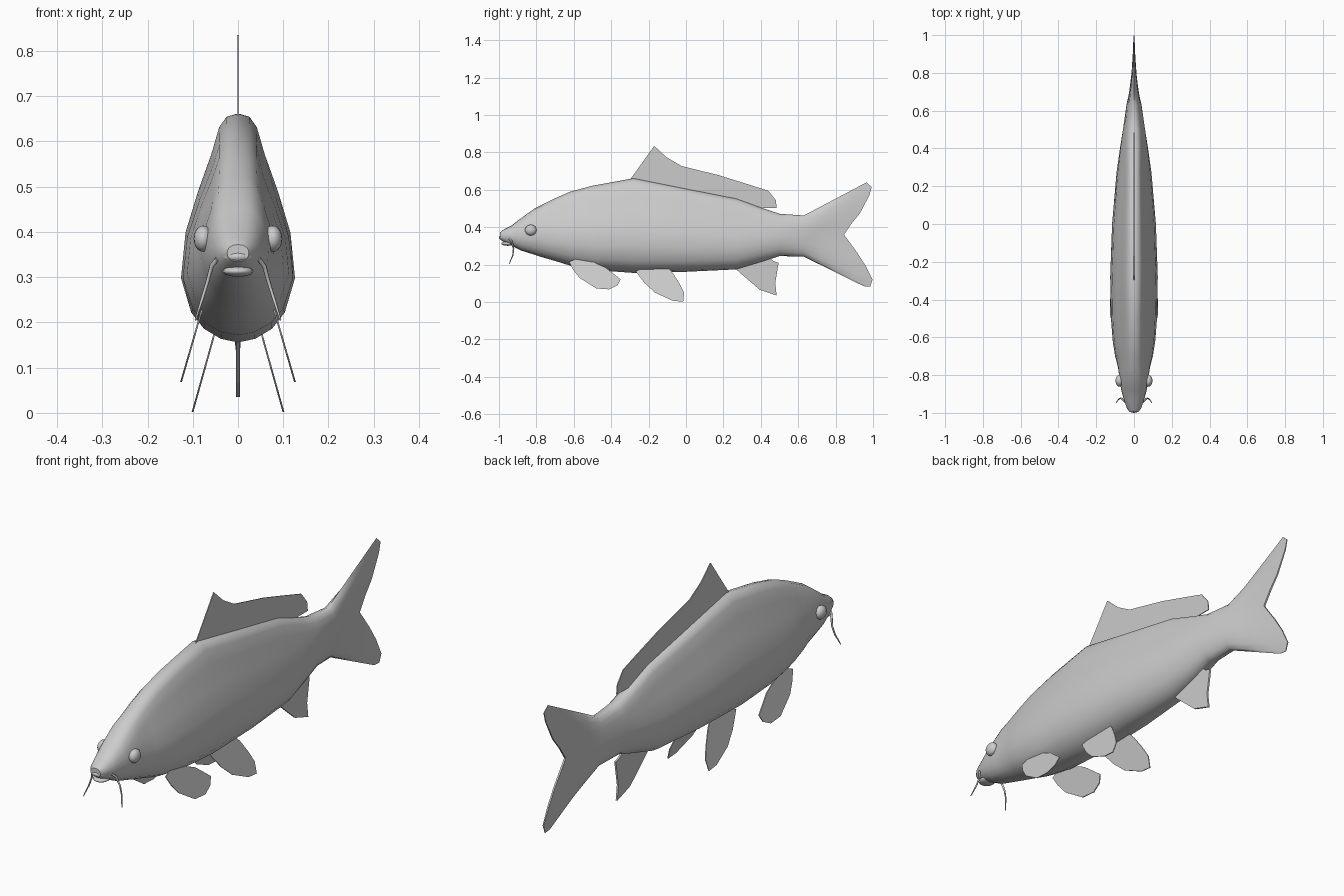
import bpy, bmesh, math
from mathutils import Vector

if "Cube" in bpy.data.objects:
    bpy.data.objects.remove(bpy.data.objects["Cube"])

GREY = (0.6, 0.6, 0.6, 1)
mat = bpy.data.materials.new("fish grey")
mat.use_nodes = True
mat.diffuse_color = GREY
mat.node_tree.nodes["Principled BSDF"].inputs["Base Color"].default_value = GREY


def finish(bm, name, angle=None):
    bmesh.ops.recalc_face_normals(bm, faces=bm.faces)
    me = bpy.data.meshes.new(name)
    bm.to_mesh(me)
    bm.free()
    me.materials.append(mat)
    ob = bpy.data.objects.new(name, me)
    bpy.context.collection.objects.link(ob)
    if angle:
        bpy.ops.object.select_all(action='DESELECT')
        ob.select_set(True)
        bpy.context.view_layer.objects.active = ob
        bpy.ops.object.shade_smooth_by_angle(angle=math.radians(angle))
    return ob


# Half cross-section of the trunk, belly to back: (height share, width share)
TRUNK = [(0, 0), (.015, .3), (.06, .6), (.13, .82), (.28, 1), (.48, .92),
         (.66, .70), (.82, .47), (.94, .33), (.985, .2), (1, 0)]
N = len(TRUNK)
OVAL = [(.5 - .5 * math.cos(math.pi * j / (N - 1)), math.sin(math.pi * j / (N - 1)) ** .8)
        for j in range(N)]
# Stations: y, bottom, top, half width, share of trunk section
STATIONS = [(-.995, .335, .372, .024, 0), (-.975, .322, .388, .038, 0), (-.935, .303, .408, .052, 0),
            (-.88, .275, .45, .068, .1), (-.81, .253, .50, .080, .3), (-.76, .237, .525, .086, .5),
            (-.70, .22, .555, .101, .75), (-.62, .195, .59, .113, .9), (-.50, .172, .622, .122, 1),
            (-.28, .156, .662, .126, 1), (0, .162, .606, .116, 1), (.27, .175, .553, .093, .9),
            (.41, .217, .502, .074, .6), (.50, .246, .472, .060, .3), (.63, .243, .463, .040, 0)]
# Forked trailing edge of the tail, lower lobe to upper lobe
FORK = [(.95, .085), (.985, .083), (.997, .12), (.96, .195), (.915, .265), (.845, .36),
        (.885, .42), (.93, .475), (.98, .57), (.993, .615), (.965, .64)]

rings = []
for y, z0, z1, w, b in STATIONS:
    ring = []
    for (t, u), (t2, u2) in zip(OVAL, TRUNK):
        ring.append((w * (u + (u2 - u) * b), y, z0 + (z1 - z0) * (t + (t2 - t) * b)))
    rings.append(ring)
# Tail fin rings slide from the tail root to the forked edge
root = rings[-1]
for f, w in ((.25, .026), (.5, .016), (.75, .009), (1, .004)):
    rings.append([(w * OVAL[j][1], root[j][1] + (FORK[j][0] - root[j][1]) * f,
                   root[j][2] + (FORK[j][1] - root[j][2]) * f) for j in range(N)])

bm = bmesh.new()
loops = []
for ring in rings:
    pts = ring + [(-x, y, z) for x, y, z in ring[-2:0:-1]]
    loops.append([bm.verts.new(p) for p in pts])
M = len(loops[0])
for a, b in zip(loops, loops[1:]):
    for j in range(M):
        bm.faces.new((a[j], a[(j + 1) % M], b[(j + 1) % M], b[j]))
bm.faces.new(loops[0])
for j in range(N - 1):
    end = [loops[-1][k % M] for k in (j, j + 1, M - j - 1, M - j)]
    bm.faces.new(list(dict.fromkeys(end)))
finish(bm, "body", 50)


def blob(name, centre, size):
    bm = bmesh.new()
    bmesh.ops.create_uvsphere(bm, u_segments=16, v_segments=10, radius=1)
    bmesh.ops.scale(bm, vec=size, verts=bm.verts)
    bmesh.ops.translate(bm, vec=centre, verts=bm.verts)
    finish(bm, name, 60)


def fin(name, outline, x_of_z, thick=.004):
    bm = bmesh.new()
    sides = [[bm.verts.new((x_of_z(z) + s * thick / 2, y, z)) for y, z in outline] for s in (-1, 1)]
    a, b = sides
    bm.faces.new(a)
    bm.faces.new(b[::-1])
    n = len(a)
    for i in range(n):
        bm.faces.new((a[i], b[i], b[(i + 1) % n], a[(i + 1) % n]))
    finish(bm, name)


# Lips
blob("lower_lip", (0, -.952, .313), (.034, .036, .012))
blob("upper_lip", (0, -.968, .345), (.036, .032, .016))

# Middle fins
fin("dorsal_fin", [(-.31, .64), (-.245, .73), (-.17, .835), (-.105, .775), (-.025, .728), (.18, .677),
                   (.34, .627), (.44, .595), (.48, .545), (.485, .503), (.41, .503), (.39, .48),
                   (.27, .53), (0, .58)], lambda z: 0)
fin("anal_fin", [(.27, .19), (.27, .173), (.395, .065), (.485, .035), (.477, .10), (.495, .21),
                 (.47, .218), (.42, .26)], lambda z: 0, .008)

# Paired parts
PECTORAL = [(-.625, .215), (-.605, .175), (-.57, .13), (-.48, .073), (-.41, .068), (-.365, .09),
            (-.35, .122), (-.43, .185), (-.52, .225), (-.58, .235)]
PELVIC = [(-.27, .165), (-.22, .10), (-.165, .05), (-.07, .007), (-.015, .002), (-.01, .05),
          (-.035, .10), (-.07, .155), (-.10, .19), (-.2, .19)]
for s, side in ((1, "left"), (-1, "right")):
    fin("pectoral_fin_" + side, PECTORAL, lambda z: s * (.126 - (z - .068) * .29))
    fin("pelvic_fin_" + side, PELVIC, lambda z: s * (.101 - z * .28))
    blob("eye_" + side, (s * .077, -.83, .385), (.021, .031, .029))

    # Barbel: a tapered bevelled curve turned into a mesh
    cu = bpy.data.curves.new("barbel_" + side, 'CURVE')
    cu.dimensions = '3D'
    cu.bevel_depth = .005
    cu.bevel_resolution = 1
    cu.use_fill_caps = True
    sp = cu.splines.new('POLY')
    path = [(.046, -.945, .34, 1), (.058, -.932, .325, 1), (.069, -.922, .285, .8),
            (.080, -.926, .25, .7), (.094, -.945, .205, .4)]
    sp.points.add(len(path) - 1)
    for p, (x, y, z, r) in zip(sp.points, path):
        p.co = (s * x, y, z, 1)
        p.radius = r
    ob = bpy.data.objects.new("barbel_" + side, cu)
    cu.materials.append(mat)
    bpy.context.collection.objects.link(ob)
